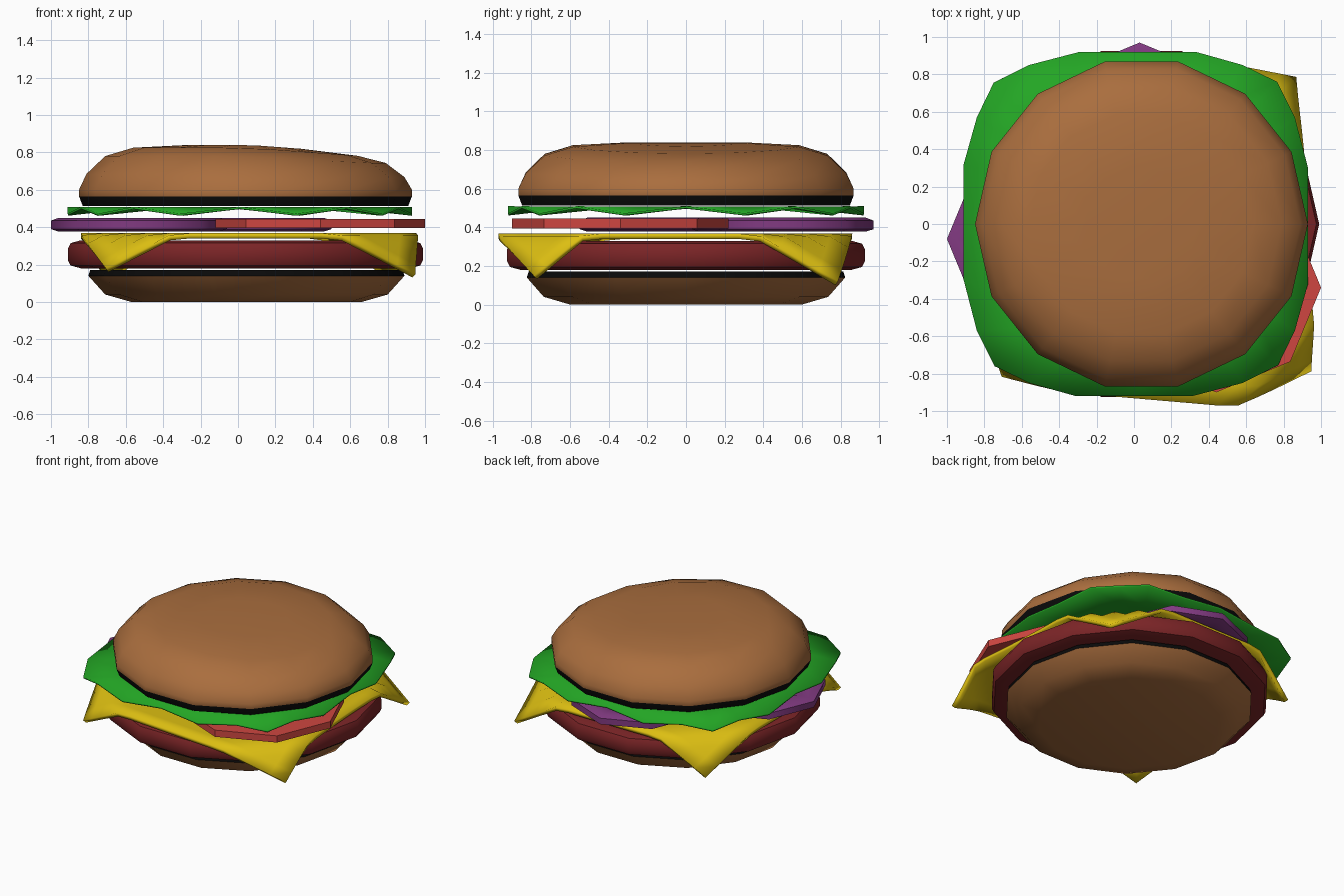
import bpy, bmesh, math

if "Cube" in bpy.data.objects:
    bpy.data.objects.remove(bpy.data.objects["Cube"])


def material(name, rgb):
    m = bpy.data.materials.new(name)
    m.diffuse_color = (*rgb, 1)
    m.use_nodes = True
    m.node_tree.nodes["Principled BSDF"].inputs["Base Color"].default_value = m.diffuse_color
    return m


BUN = material("toasted bun", (0.40, 0.155, 0.048))
DARK = material("black crust", (0.003, 0.003, 0.003))
MEAT = material("meat red", (0.20, 0.018, 0.020))
CHEESE = material("cheese yellow", (0.72, 0.52, 0.006))
TOMATO = material("tomato red", (0.62, 0.062, 0.052))
ONION = material("onion purple", (0.22, 0.042, 0.22))
GREEN = material("lettuce green", (0.017, 0.38, 0.018))


def finish(name, bm, mats, angle=40, thickness=0):
    bmesh.ops.recalc_face_normals(bm, faces=bm.faces)
    me = bpy.data.meshes.new(name)
    bm.to_mesh(me)
    bm.free()
    for m in mats:
        me.materials.append(m)
    ob = bpy.data.objects.new(name, me)
    bpy.context.collection.objects.link(ob)
    if thickness:
        mod = ob.modifiers.new("thickness", "SOLIDIFY")
        mod.thickness = thickness
        mod.offset = 0
    bpy.ops.object.select_all(action="DESELECT")
    ob.select_set(True)
    bpy.context.view_layer.objects.active = ob
    bpy.ops.object.shade_smooth_by_angle(angle=math.radians(angle))
    return ob


def lathe(profile, sides, cx, cy, closed=False):
    """Turn a (radius, z) profile; closed makes a ring, otherwise ends are capped."""
    bm = bmesh.new()
    rings = [[bm.verts.new((cx + r * math.cos(i * math.tau / sides),
                            cy + r * math.sin(i * math.tau / sides), z))
              for i in range(sides)] for r, z in profile]
    pairs = list(zip(rings, rings[1:]))
    if closed:
        pairs.append((rings[-1], rings[0]))
    else:
        bm.faces.new(rings[0])
        bm.faces.new(rings[-1])
    for a, b in pairs:
        for i in range(sides):
            j = (i + 1) % sides
            bm.faces.new((a[i], a[j], b[j], b[i]))
    return bm


# Bottom bun with black cut face
bm = lathe([(0.615, 0), (0.755, 0.04), (0.845, 0.14), (0.835, 0.172)], 14, 0.045, 0)
for f in bm.faces:
    f.material_index = int(f.calc_center_median().z > 0.145)
finish("bottom_bun", bm, [BUN, DARK])

# Patty
finish("patty", lathe([(0.88, 0.18), (0.935, 0.195), (0.95, 0.225), (0.95, 0.285),
                       (0.935, 0.315), (0.88, 0.33)], 14, 0.04, 0), [MEAT])

# Cheese slice: a square sheet whose four corners fold down
# (sign u, sign v): flat corner x, y, then drooped tip x, y, z
corners = {(-1, -1): (-0.84, -0.86, -0.70, -0.81, 0.17),
           (1, -1): (1.03, -1.02, 0.94, -0.78, 0.14),
           (1, 1): (0.92, 0.86, 0.86, 0.78, 0.11),
           (-1, 1): (-0.84, 0.86, -0.70, 0.77, 0.11)}
N = 16
bm = bmesh.new()
grid = []
for a in range(N + 1):
    row = []
    for b in range(N + 1):
        u, v = 2 * a / N - 1, 2 * b / N - 1
        x = y = 0
        for (su, sv), c in corners.items():
            k = (1 + su * u) * (1 + sv * v) / 4
            x += k * c[0]
            y += k * c[1]
        x -= 0.05 * max(u, 0) * (1 - v * v)
        c = corners[(1 if u > 0 else -1, 1 if v > 0 else -1)]
        w = max(0, (abs(u) + abs(v) - 1.47) / 0.53)
        row.append(bm.verts.new((x + w * (c[2] - c[0]), y + w * (c[3] - c[1]),
                                 0.354 + w * (c[4] - 0.354))))
    grid.append(row)
for a in range(N):
    for b in range(N):
        bm.faces.new((grid[a][b], grid[a + 1][b], grid[a + 1][b + 1], grid[a][b + 1]))
finish("cheese_slice", bm, [CHEESE], thickness=0.028)

# Tomato slice
finish("tomato_slice", lathe([(0.56, 0.395), (0.56, 0.445)], 8, 0.44, -0.34), [TOMATO])

# Two onion rings
ring = [(0.30, 0.40), (0.34, 0.377), (0.43, 0.377), (0.47, 0.39),
        (0.47, 0.435), (0.43, 0.45), (0.34, 0.45), (0.30, 0.43)]
for name, x, y in (("onion_ring_left", -0.53, -0.08), ("onion_ring_back", 0.03, 0.50)):
    finish(name, lathe(ring, 8, x, y, True), [ONION], 50)

# Lettuce leaf: rounded square with a rippled edge
quarter = [(0.92, 0), (0.92, 0.30), (0.85, 0.57), (0.755, 0.76), (0.57, 0.85), (0.32, 0.92)]
outline = []
for q in range(4):
    for x, y in quarter:
        for _ in range(q):
            x, y = -y, x
        outline.append((x + 0.01, y))
bm = bmesh.new()
edge = [bm.verts.new((x, y, 0.467 if i % 2 else 0.503)) for i, (x, y) in enumerate(outline)]
inner = [bm.verts.new((x * 0.72, y * 0.72, 0.502)) for x, y in outline]
for i in range(24):
    j = (i + 1) % 24
    bm.faces.new((edge[i], edge[j], inner[j], inner[i]))
bm.faces.new(inner)
finish("lettuce_leaf", bm, [GREEN], thickness=0.012)

# Top bun with black cut face, sagging towards the right
bm = lathe([(0.87, 0.513), (0.89, 0.565), (0.89, 0.60), (0.85, 0.685), (0.75, 0.78),
            (0.60, 0.825), (0.30, 0.84)], 14, 0.04, 0)
for f in bm.faces:
    f.material_index = int(f.calc_center_median().z < 0.55)
for v in bm.verts:
    if v.co.z > 0.65:
        sag = min(max((v.co.x - 0.06) / 0.6, 0), 1)
        v.co.z -= 0.045 * sag * min((v.co.z - 0.6) / 0.22, 1)
finish("top_bun", bm, [BUN, DARK])
